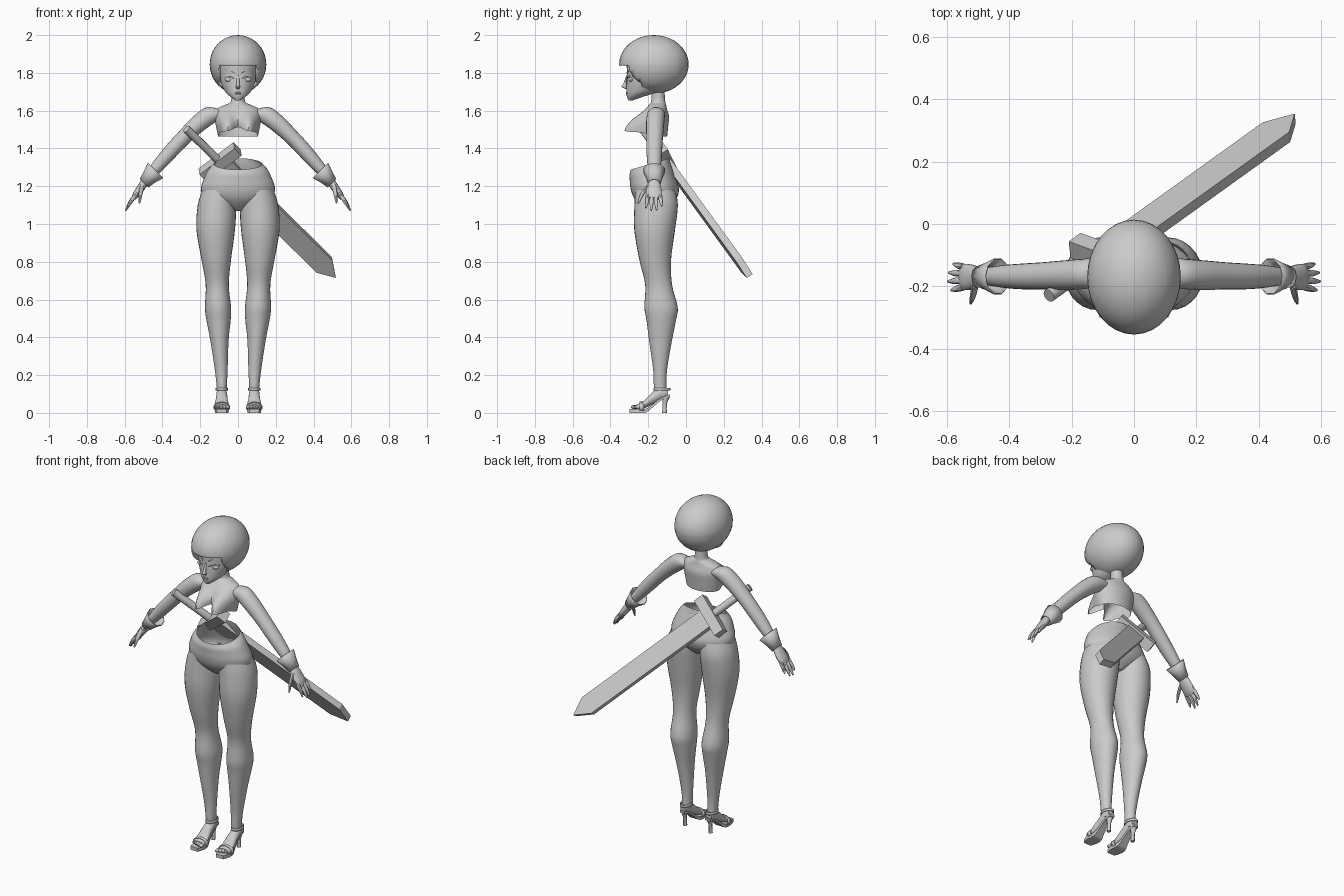
import bpy, bmesh, math
from mathutils import Vector as V

grey = bpy.data.materials.new("plain_grey")
grey.diffuse_color = (0.6, 0.6, 0.6, 1)
X, Y, Z = V((1, 0, 0)), V((0, 1, 0)), V((0, 0, 1))


def finish(name, bm, mirror=False, smooth=True, thick=0):
    bmesh.ops.recalc_face_normals(bm, faces=bm.faces)
    me = bpy.data.meshes.new(name)
    bm.to_mesh(me)
    bm.free()
    me.materials.append(grey)
    ob = bpy.data.objects.new(name, me)
    bpy.context.collection.objects.link(ob)
    if smooth:
        bpy.ops.object.select_all(action='DESELECT')
        ob.select_set(True)
        bpy.context.view_layer.objects.active = ob
        bpy.ops.object.shade_smooth_by_angle(angle=math.radians(45))
    if thick:
        m = ob.modifiers.new("thickness", 'SOLIDIFY')
        m.thickness = thick
    if mirror:
        ob.modifiers.new("mirror", 'MIRROR')
    return ob


def spline(rings, steps):
    """Catmull-Rom interpolation through the ring values."""
    out = []
    for i in range(len(rings) - 1):
        p0, p1 = rings[max(i - 1, 0)], rings[i]
        p2, p3 = rings[i + 1], rings[min(i + 2, len(rings) - 1)]
        for s in range(steps):
            t = s / steps
            out.append([0.5 * (2 * b + (c - a) * t + (2 * a - 5 * b + 4 * c - d) * t * t
                               + (3 * b - a - 3 * c + d) * t ** 3)
                        for a, b, c, d in zip(p0, p1, p2, p3)])
    return out + [list(rings[-1])]


def loft(name, rings, u=X, v=Y, n=24, steps=4, caps=(True, True), warp=None, turn=0, **kw):
    """Elliptical rings (x, y, z, radius_u, radius_v) joined into a skin."""
    bm = bmesh.new()
    loops = []
    for x, y, z, ru, rv in spline(rings, steps):
        loop = []
        for k in range(n):
            a = 2 * math.pi * k / n + turn
            p = V((x, y, z)) + u * (ru * math.cos(a)) + v * (rv * math.sin(a))
            loop.append(bm.verts.new(warp(p, a) if warp else p))
        loops.append(loop)
    for a, b in zip(loops, loops[1:]):
        for k in range(n):
            bm.faces.new((a[k], a[(k + 1) % n], b[(k + 1) % n], b[k]))
    if caps[0]:
        bm.faces.new(loops[0])
    if caps[1]:
        bm.faces.new(loops[-1])
    return finish(name, bm, **kw)


def ball(name, c, r, seg=12, **kw):
    bm = bmesh.new()
    bmesh.ops.create_uvsphere(bm, u_segments=seg, v_segments=seg // 2 + 2, radius=1)
    for p in bm.verts:
        p.co = V((c[0] + p.co.x * r[0], c[1] + p.co.y * r[1], c[2] + p.co.z * r[2]))
    return finish(name, bm, **kw)


# Hair: rounded bob with a square opening for the face
bm = bmesh.new()
bmesh.ops.create_uvsphere(bm, u_segments=32, v_segments=20, radius=1)
for p in bm.verts:
    p.co = V((p.co.x * 0.15, -0.17 + p.co.y * 0.184, 1.845 + p.co.z * 0.155))
for co, no in (((0, 0, 1.84), Z), ((0.102, 0, 0), X), ((-0.102, 0, 0), X), ((0, -0.235, 0), Y)):
    bmesh.ops.bisect_plane(bm, geom=bm.verts[:] + bm.edges[:] + bm.faces[:],
                           plane_co=co, plane_no=no)
hole = []
for f in bm.faces:
    c = f.calc_center_median()
    if c.y < -0.235 and c.z < 1.84 and abs(c.x) < 0.102:
        hole.append(f)
bmesh.ops.delete(bm, geom=hole, context='FACES')
finish("hair", bm, thick=0.012)

# Head and facial features
loft("head", [(0, -0.293, 1.655, 0.014, 0.012), (0, -0.268, 1.675, 0.042, 0.045),
              (0, -0.235, 1.70, 0.068, 0.08), (0, -0.212, 1.75, 0.091, 0.102),
              (0, -0.2, 1.80, 0.1, 0.112), (0, -0.19, 1.86, 0.105, 0.12),
              (0, -0.18, 1.92, 0.07, 0.08)], n=32)
loft("nose", [(0, -0.313, 1.785, 0.006, 0.004), (0, -0.322, 1.745, 0.008, 0.008),
              (0, -0.327, 1.727, 0.011, 0.014), (0, -0.316, 1.715, 0.007, 0.004)], n=8, steps=3)
ball("eye", (0.047, -0.291, 1.765), (0.024, 0.013, 0.013), mirror=True)
loft("upper_lid", [(0.02, -0.309, 1.768, 0.003, 0.003), (0.048, -0.304, 1.782, 0.005, 0.005),
                   (0.075, -0.278, 1.778, 0.003, 0.003)], u=Y, v=Z, n=6, mirror=True)
loft("eyebrow", [(0.018, -0.313, 1.80, 0.003, 0.004), (0.05, -0.299, 1.814, 0.003, 0.004),
                 (0.08, -0.268, 1.81, 0.002, 0.002)], u=Y, v=Z, n=6, mirror=True)
for z in (1.688, 1.695):
    ball("lip", (0, -0.312, z), (0.016, 0.007, 0.004))


# Torso: open shell, bust raised from the front, hem higher in front
def shape_torso(p, a):
    front = max(0, -math.sin(a))
    hem = max(0, min(1, (1.56 - p.z) / 0.1))
    p.z += 0.055 * min(1, front * 1.3) * hem
    bump = math.exp(-((abs(p.x) - 0.06) / 0.042) ** 2) * min(1, front * 1.6)
    p.y -= 0.1 * bump * math.exp(-((p.z - 1.5) / 0.065) ** 2)
    p.z -= 0.025 * bump * hem
    return p


loft("torso", [(0, -0.172, 1.462, 0.105, 0.072), (0, -0.172, 1.52, 0.117, 0.078),
               (0, -0.165, 1.57, 0.122, 0.075), (0, -0.157, 1.61, 0.11, 0.056),
               (0, -0.15, 1.633, 0.062, 0.044), (0, -0.147, 1.65, 0.037, 0.037),
               (0, -0.15, 1.72, 0.035, 0.035)], n=48, caps=(False, True), warp=shape_torso)

# Arms, cuffs and hands
AX = V((0.7, 0, 0.7))
loft("arm", [(0.075, -0.155, 1.585, 0.035, 0.035), (0.135, -0.158, 1.583, 0.049, 0.047),
             (0.205, -0.163, 1.535, 0.047, 0.048), (0.285, -0.166, 1.46, 0.041, 0.044),
             (0.36, -0.168, 1.38, 0.039, 0.041), (0.42, -0.168, 1.312, 0.034, 0.036),
             (0.495, -0.168, 1.225, 0.022, 0.024)], u=AX, v=Y, n=20, mirror=True)
loft("cuff", [(0.437, -0.168, 1.283, 0.058, 0.06), (0.468, -0.168, 1.25, 0.043, 0.045),
              (0.498, -0.168, 1.215, 0.032, 0.034)], u=AX, v=Y, n=10, steps=1,
     caps=(False, False), mirror=True, thick=0.004)
HX = V((0.81, 0, 0.58))
loft("palm", [(0.485, -0.168, 1.235, 0.022, 0.026), (0.515, -0.17, 1.19, 0.021, 0.039),
              (0.54, -0.17, 1.155, 0.018, 0.043), (0.553, -0.17, 1.135, 0.011, 0.038)],
     u=HX, v=Y, n=14, mirror=True)
for i, tip in enumerate((1.085, 1.07, 1.074, 1.095)):
    y0 = -0.203 + 0.022 * i
    y1 = -0.212 + 0.028 * i
    x1 = 0.548 + (1.14 - tip) * 0.68
    loft("finger", [(0.546, y0, 1.15, 0.011, 0.011), (x1 * 0.55 + 0.2475, (y0 + y1) / 2,
                    (1.145 + tip) / 2, 0.01, 0.01), (x1, y1, tip, 0.004, 0.004)],
         u=HX, v=Y, n=8, mirror=True)
loft("thumb", [(0.508, -0.195, 1.205, 0.014, 0.013), (0.516, -0.23, 1.16, 0.012, 0.012),
               (0.523, -0.253, 1.11, 0.005, 0.005)], u=HX, v=Y, n=8, mirror=True)


# Hips: open at the waist, rim lower in front
def tilt_rim(p, a):
    p.z += 0.03 * math.sin(a) * max(0, min(1, (p.z - 1.2) / 0.1))
    return p


loft("hips", [(0, -0.16, 1.07, 0.03, 0.05), (0, -0.16, 1.1, 0.11, 0.085),
              (0, -0.162, 1.14, 0.178, 0.115), (0, -0.166, 1.19, 0.196, 0.128),
              (0, -0.18, 1.25, 0.176, 0.118), (0, -0.19, 1.29, 0.155, 0.109),
              (0, -0.19, 1.318, 0.127, 0.102)], n=40, caps=(True, False), warp=tilt_rim)

# Legs
loft("leg", [(0.1, -0.163, 1.18, 0.088, 0.105), (0.111, -0.158, 1.1, 0.102, 0.115),
             (0.118, -0.166, 0.97, 0.102, 0.108), (0.115, -0.163, 0.81, 0.078, 0.084),
             (0.11, -0.145, 0.68, 0.061, 0.071), (0.106, -0.132, 0.56, 0.069, 0.088),
             (0.103, -0.131, 0.49, 0.064, 0.078), (0.098, -0.135, 0.38, 0.048, 0.06),
             (0.089, -0.137, 0.23, 0.034, 0.037), (0.086, -0.137, 0.14, 0.027, 0.033),
             (0.086, -0.128, 0.09, 0.024, 0.032)], n=28, caps=(False, True), mirror=True)

# Feet and high heeled sandals
loft("foot", [(0.086, -0.095, 0.105, 0.02, 0.018), (0.086, -0.13, 0.105, 0.027, 0.036),
              (0.086, -0.18, 0.075, 0.031, 0.032), (0.086, -0.225, 0.043, 0.038, 0.02),
              (0.086, -0.262, 0.032, 0.038, 0.012)], u=X, v=Z, n=16, mirror=True)
for i in range(5):
    ball("toe", (0.054 + 0.016 * i, -0.274 + 0.006 * i, 0.031),
         (0.012 - 0.001 * i, 0.018, 0.011), seg=8, mirror=True)
loft("sole", [(0.086, -0.085, 0.09, 0.022, 0.01), (0.086, -0.13, 0.075, 0.026, 0.011),
              (0.086, -0.185, 0.03, 0.034, 0.012), (0.086, -0.215, 0.011, 0.046, 0.015),
              (0.086, -0.26, 0.011, 0.051, 0.015), (0.086, -0.3, 0.011, 0.034, 0.015)],
     u=X, v=Z, n=4, steps=3, turn=math.pi / 4, mirror=True, smooth=False)
loft("heel", [(0.086, -0.105, 0.09, 0.02, 0.022), (0.086, -0.112, 0.05, 0.011, 0.011),
              (0.086, -0.114, 0.0, 0.012, 0.013)], n=8, steps=2, mirror=True)


def strap(name, c, ru, rv, v, w):
    bm = bmesh.new()
    side = X.cross(v)
    rows = []
    for k in range(20):
        a = 2 * math.pi * k / 20
        p = V(c) + X * (ru * math.cos(a)) + v * (rv * math.sin(a))
        rows.append((bm.verts.new(p - side * w), bm.verts.new(p + side * w)))
    for k in range(20):
        a, b = rows[k], rows[(k + 1) % 20]
        bm.faces.new((a[0], a[1], b[1], b[0]))
    finish(name, bm, mirror=True, thick=0.005)


strap("ankle_strap", (0.086, -0.128, 0.125), 0.032, 0.045, Y, 0.007)
strap("toe_strap", (0.086, -0.235, 0.03), 0.045, 0.029, Z, 0.012)

# Sword: long axis D, width axis W, thickness axis N
D = V((0.8, 0.575, -0.79)).normalized()
N = D.cross(V((0.64, -0.36, 0.68))).normalized()
W = N.cross(D)
G = V((-0.095, -0.102, 1.328))


def plate(name, outline, half):
    bm = bmesh.new()
    a = [bm.verts.new(G + D * d + W * w - N * half) for d, w in outline]
    b = [bm.verts.new(G + D * d + W * w + N * half) for d, w in outline]
    bm.faces.new(a)
    bm.faces.new(b)
    for k in range(len(a)):
        j = (k + 1) % len(a)
        bm.faces.new((a[k], a[j], b[j], b[k]))
    finish(name, bm, smooth=False)


plate("blade", [(0, -0.055), (0.87, -0.055), (0.965, 0), (0.87, 0.055), (0, 0.055)], 0.019)
plate("guard", [(-0.03, -0.12), (0.03, -0.12), (0.03, 0.12), (-0.03, 0.12)], 0.031)
ends = [G - D * 0.28, G]
loft("grip", [(*p, 0.022, 0.022) for p in ends], u=W, v=N, n=12, steps=1)
